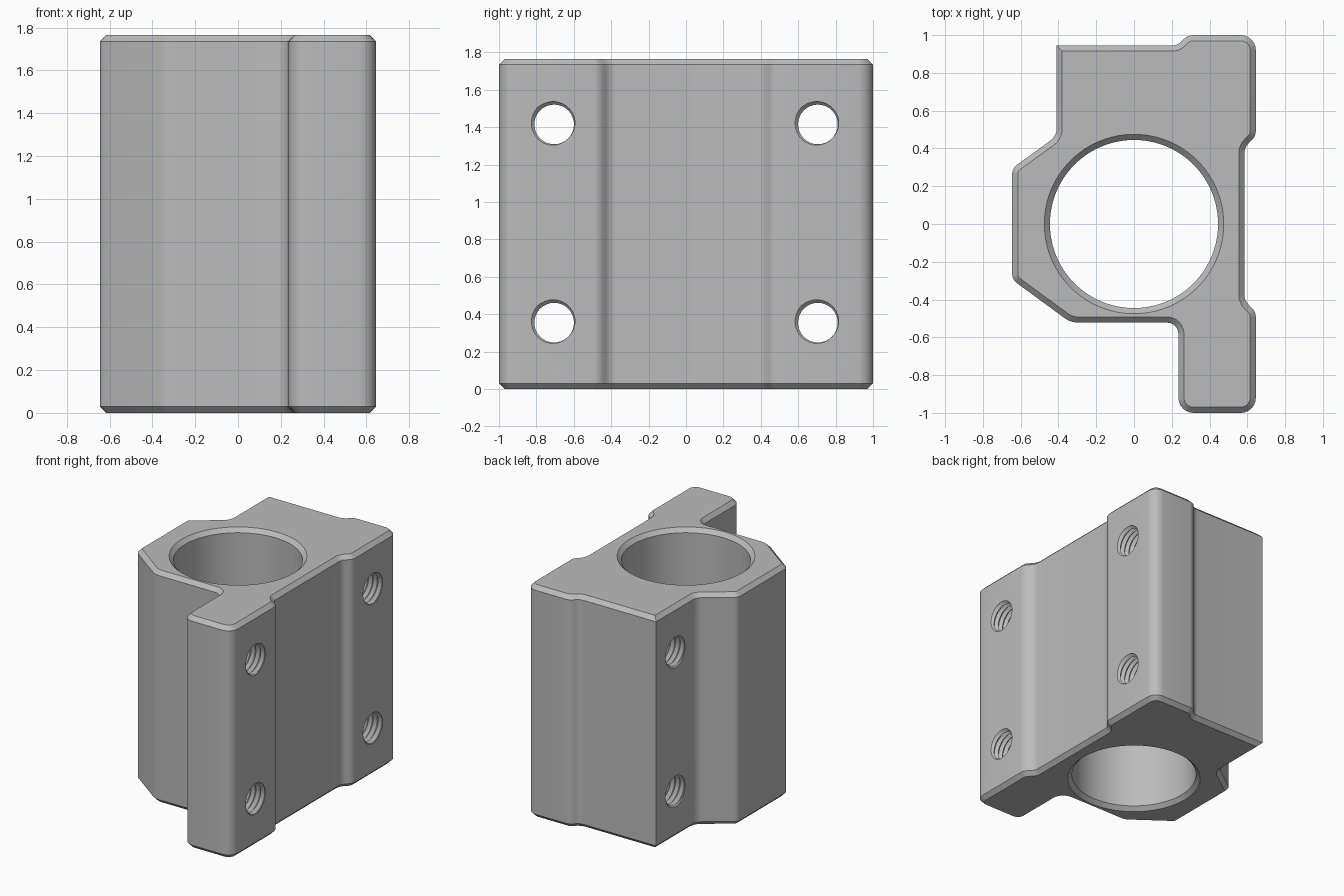
import bpy, bmesh, math
from mathutils import Vector

if "Cube" in bpy.data.objects:
    bpy.data.objects.remove(bpy.data.objects["Cube"])

HEIGHT, BEVEL = 1.765, 0.03
BORE = 0.445
FACE = 0.645                                # mounting face
MINOR, MAJOR, PITCH = 0.106, 0.127, 0.04    # screw threads

# Plain grey metal
grey = bpy.data.materials.new("grey_metal")
grey.use_nodes = True
colour = (0.5, 0.5, 0.5, 1)
grey.diffuse_color = colour
grey.node_tree.nodes["Principled BSDF"].inputs["Base Color"].default_value = colour

# Block outline, counter-clockwise: x, y, corner radius
OUTLINE = [
    (0.235, -1, 0.08), (FACE, -1, 0.08), (FACE, -0.465, 0.07), (0.585, -0.405, 0.07),
    (0.585, 0.405, 0.07), (FACE, 0.465, 0.07), (FACE, 1, 0.08), (0.285, 1, 0.07),
    (0.23, 0.945, 0.07), (-0.41, 0.945, 0), (-0.41, 0.465, 0.08), (-FACE, 0.295, 0.06),
    (-FACE, -0.295, 0.06), (-0.335, -0.522, 0.12), (0.235, -0.522, 0.06),
]


def rounded_outline(inset, steps=6):
    """Outline moved inward by inset, with every corner rounded."""
    pts = [Vector(p[:2]) for p in OUTLINE]
    result = []
    for i, (x, y, radius) in enumerate(OUTLINE):
        p = pts[i]
        a = (p - pts[i - 1]).normalized()
        b = (pts[(i + 1) % len(pts)] - p).normalized()
        na, nb = Vector((-a.y, a.x)), Vector((-b.y, b.x))
        corner = p + (na + nb) * inset / (1 + na.dot(nb))
        if radius == 0:
            result.append(corner)
            continue
        side = 1 if a.cross(b) > 0 else -1
        r = max(radius - side * inset, 0.005)
        centre = corner + (na + nb) * side * r / (1 + na.dot(nb))
        start = math.atan2(-side * na.y, -side * na.x)
        turn = math.atan2(a.cross(b), a.dot(b))
        for s in range(steps + 1):
            t = start + turn * s / steps
            result.append(centre + Vector((math.cos(t), math.sin(t))) * r)
    return result


def make_object(name, bm):
    bmesh.ops.recalc_face_normals(bm, faces=bm.faces)
    mesh = bpy.data.meshes.new(name)
    bm.to_mesh(mesh)
    bm.free()
    mesh.materials.append(grey)
    obj = bpy.data.objects.new(name, mesh)
    bpy.context.collection.objects.link(obj)
    return obj


def stack(name, rings):
    """Solid through rings of 3D points, capped at both ends."""
    bm = bmesh.new()
    loops = [[bm.verts.new(p) for p in ring] for ring in rings]
    n = len(loops[0])
    for low, high in zip(loops, loops[1:]):
        for j in range(n):
            k = (j + 1) % n
            bm.faces.new((low[j], low[k], high[k], high[j]))
    bm.faces.new(loops[0][::-1])
    bm.faces.new(loops[-1])
    return make_object(name, bm)


def thread_cutter(name, start, y, z, n=32):
    """Right-handed screw thread along x, reaching past both faces."""
    turns = math.ceil((FACE - start) / PITCH) + 3
    x0 = FACE - PITCH * (turns + 0.875)
    last = 2 * (turns + 4)
    bm = bmesh.new()

    def point(x, r, j):
        t = math.tau * j / n
        return bm.verts.new((x, y + r * math.cos(t), z + r * math.sin(t)))

    v = [[point(x0 + PITCH * (k / 2 + j / n), MAJOR if k % 2 else MINOR, j)
          for j in range(n)] for k in range(last + 1)]
    for k in range(last):
        for j in range(n - 1):
            bm.faces.new((v[k][j], v[k][j + 1], v[k + 1][j + 1], v[k + 1][j]))
        if k + 3 <= last:
            bm.faces.new((v[k][-1], v[k + 2][0], v[k + 3][0], v[k + 1][-1]))
    # Flat ends
    tail = [point(x0 - PITCH, MINOR, j) for j in range(n)]
    head = [point(x0 + PITCH * (last / 2 + 2), MINOR, j) for j in range(n)]
    for j in range(n - 1):
        bm.faces.new((tail[j], tail[j + 1], v[0][j + 1], v[0][j]))
        bm.faces.new((v[last][j], v[last][j + 1], head[j + 1], head[j]))
    bm.faces.new((tail[-1], tail[0], v[0][0], v[1][0], v[2][0], v[0][-1]))
    bm.faces.new((v[last][-1], v[last - 1][-1], v[last - 2][-1], v[last][0],
                  head[0], head[-1]))
    bm.faces.new(tail)
    bm.faces.new(head)
    bmesh.ops.triangulate(bm, faces=bm.faces)
    return make_object(name, bm)


# Bearing block with chamfered ends
levels = [(0, BEVEL), (BEVEL, 0), (HEIGHT - BEVEL, 0), (HEIGHT, BEVEL)]
block = stack("bearing_block",
              [[(p.x, p.y, z) for p in rounded_outline(inset)] for z, inset in levels])

# Main bore with chamfered mouths
bore_levels = [(-BEVEL, BORE + 2 * BEVEL), (BEVEL, BORE),
               (HEIGHT - BEVEL, BORE), (HEIGHT + BEVEL, BORE + 2 * BEVEL)]
cutters = [stack("bore_cutter",
                 [[(r * math.cos(math.tau * j / 96), r * math.sin(math.tau * j / 96), z)
                   for j in range(96)] for z, r in bore_levels])]

# Four threaded mounting holes
for z in (0.355, 1.415):
    for start, y in ((-0.41, 0.705), (0.235, -0.705)):
        cutters.append(thread_cutter("thread_cutter", start, y, z))

bpy.context.view_layer.objects.active = block
for cutter in cutters:
    cutter.hide_render = True
    mod = block.modifiers.new("cut", "BOOLEAN")
    mod.operation = "DIFFERENCE"
    mod.solver = "EXACT"
    mod.object = cutter
    bpy.ops.object.modifier_apply(modifier=mod.name)
    bpy.data.objects.remove(cutter)

# Smooth rounds, crisp chamfers
bpy.ops.object.select_all(action="DESELECT")
block.select_set(True)
bpy.ops.object.shade_smooth_by_angle(angle=math.radians(25))
